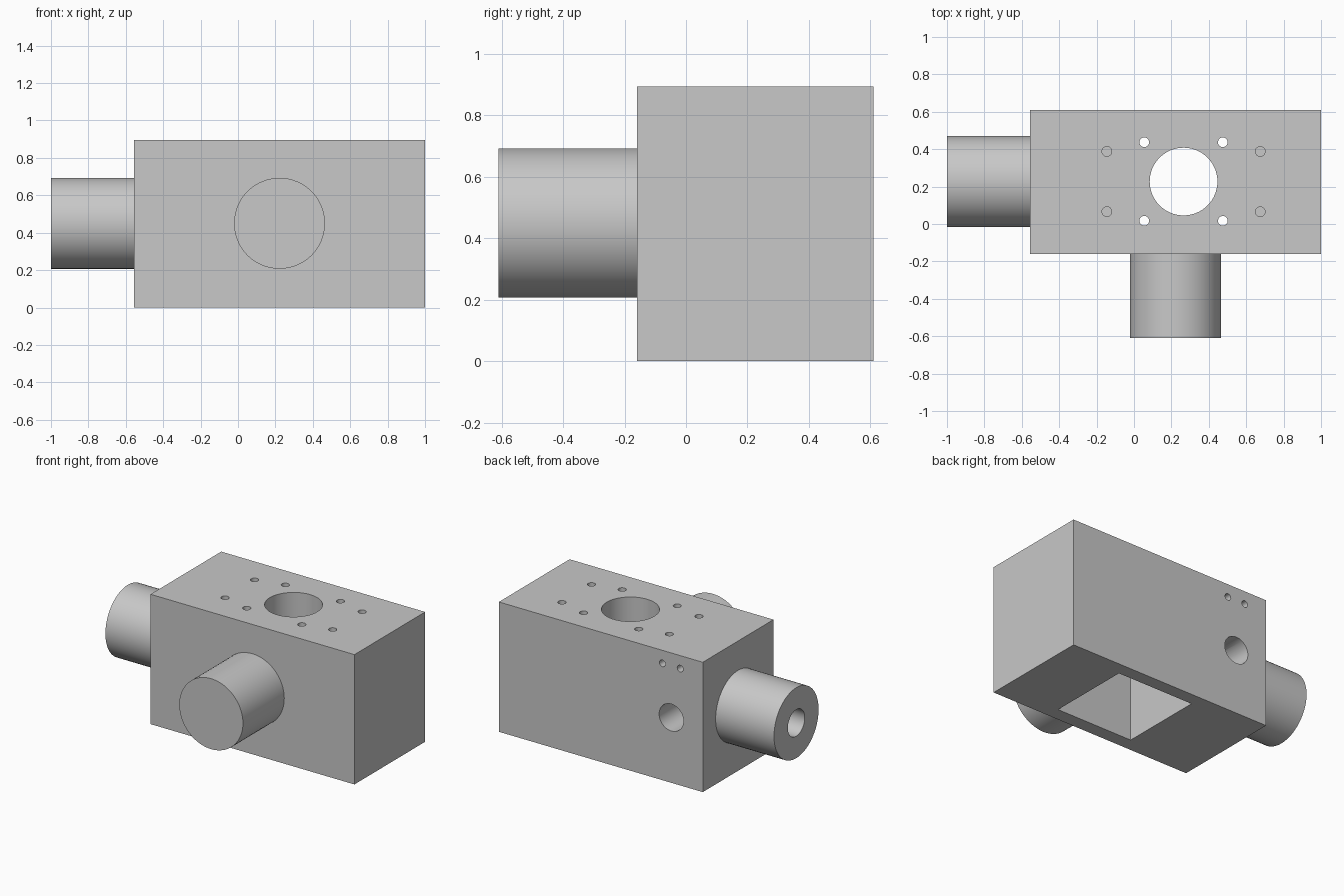
import bpy
from math import pi, radians
from mathutils import Matrix

cube = bpy.data.objects.get("Cube")
if cube:
    bpy.data.objects.remove(cube, do_unlink=True)

steel = bpy.data.materials.new("plain grey metal")
steel.use_nodes = True
grey = (0.58, 0.58, 0.58, 1)
steel.diffuse_color = grey
steel.node_tree.nodes["Principled BSDF"].inputs["Base Color"].default_value = grey

ROTATION = {"x": Matrix.Rotation(pi / 2, 4, "Y"),
            "y": Matrix.Rotation(pi / 2, 4, "X"),
            "z": Matrix.Identity(4)}


def finish(ob, name):
    ob.name = ob.data.name = name
    ob.data.materials.append(steel)
    return ob


def box(name, low, high):
    centre = [(a + b) / 2 for a, b in zip(low, high)]
    bpy.ops.mesh.primitive_cube_add(size=1, location=centre)
    ob = bpy.context.object
    ob.data.transform(Matrix.Diagonal([b - a for a, b in zip(low, high)] + [1]))
    return finish(ob, name)


def rod(name, axis, start, end, across, radius, sides=64):
    """Cylinder along an axis from start to end; across holds the other two coordinates."""
    centre = list(across)
    centre.insert("xyz".index(axis), (start + end) / 2)
    bpy.ops.mesh.primitive_cylinder_add(vertices=sides, radius=radius,
                                        depth=end - start, location=centre)
    ob = bpy.context.object
    ob.data.transform(ROTATION[axis])
    return finish(ob, name)


def combine(target, tool, operation):
    tool.hide_render = True
    mod = target.modifiers.new(tool.name, "BOOLEAN")
    mod.operation, mod.object, mod.solver = operation, tool, "EXACT"
    bpy.context.view_layer.objects.active = target
    bpy.ops.object.modifier_apply(modifier=mod.name)
    bpy.data.objects.remove(tool, do_unlink=True)


LEFT, RIGHT, FRONT, BACK, TOP = 1.0, -0.555, -0.16, 0.61, 0.895
MID_Y, MID_Z = 0.227, 0.45
BORE_X = 0.265      # centre of the main opening
PORT_X = -0.315     # centre of the rear port
POCKET_TOP = 0.6

# Block with the two round stubs
body = box("valve_block", (RIGHT, FRONT, 0), (LEFT, BACK, TOP))
combine(body, rod("side_stub", "x", -1, RIGHT + 0.04, (MID_Y, MID_Z), 0.243), "UNION")
combine(body, rod("front_stub", "y", -0.61, FRONT + 0.04, (0.222, MID_Z), 0.243), "UNION")

# Square pocket underneath and round opening on top
cuts = [box("pocket", (BORE_X - 0.293, MID_Y - 0.293, -0.1),
            (BORE_X + 0.293, MID_Y + 0.293, POCKET_TOP)),
        rod("main_bore", "z", POCKET_TOP - 0.1, 1, (BORE_X, MID_Y), 0.181)]

# Passage from the side stub, turning to the rear port
cuts += [rod("side_bore", "x", -1.1, PORT_X, (MID_Y, MID_Z), 0.092, 48),
         rod("rear_port", "y", MID_Y, 0.7, (PORT_X, MID_Z), 0.093, 48)]

# Bolt holes: inner four run through to the pocket, outer four are blind
for sx in (-1, 1):
    for sy in (-1, 1):
        cuts.append(rod("inner_hole", "z", POCKET_TOP - 0.1, 1,
                        (BORE_X + sx * 0.21, MID_Y + sy * 0.21), 0.026, 24))
        cuts.append(rod("outer_hole", "z", 0.7, 1,
                        (BORE_X + sx * 0.41, MID_Y + sy * 0.161), 0.026, 24))
    cuts.append(rod("rear_hole", "y", 0.45, 0.7, (PORT_X + sx * 0.068, 0.805), 0.023, 24))

for cut in cuts:
    combine(body, cut, "DIFFERENCE")

# Smooth round walls, crisp edges
bpy.ops.object.select_all(action="DESELECT")
body.select_set(True)
bpy.context.view_layer.objects.active = body
bpy.ops.object.shade_smooth_by_angle(angle=radians(30))
